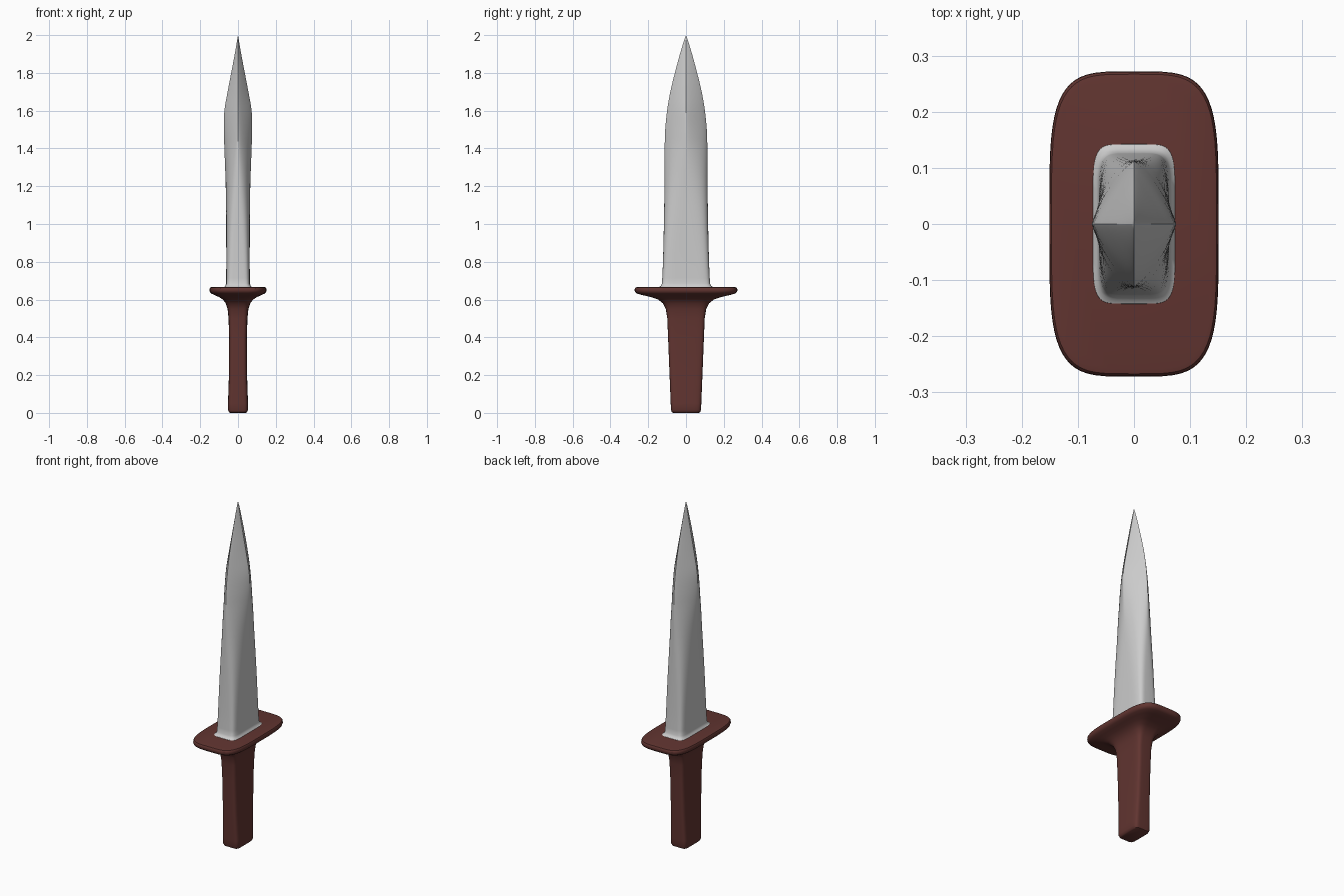
import bpy, bmesh
from math import cos, sin, pi, copysign

if "Cube" in bpy.data.objects:
    bpy.data.objects.remove(bpy.data.objects["Cube"])

SIDES = 64


def section(bm, z, a, b, n):
    """Superellipse ring: n near 1 is a diamond, large n is a rounded rectangle."""
    ring = []
    for i in range(SIDES):
        t = 2 * pi * i / SIDES
        c, s = round(cos(t), 9), round(sin(t), 9)
        x = a * copysign(abs(c) ** (2 / n), c)
        y = b * copysign(abs(s) ** (2 / n), s)
        ring.append(bm.verts.new((x, y, z)))
    return ring


def smooth_rows(rows, steps):
    """Catmull-Rom interpolation between the profile rows."""
    out = []
    for i in range(len(rows) - 1):
        p0, p1 = rows[max(i - 1, 0)], rows[i]
        p2, p3 = rows[i + 1], rows[min(i + 2, len(rows) - 1)]
        for k in range(steps):
            t = k / steps
            row = []
            for q0, q1, q2, q3, z0, z1, z2, z3 in zip(
                    p0, p1, p2, p3, *[[p[0]] * 4 for p in (p0, p1, p2, p3)]):
                m1 = (q2 - q0) / (z2 - z0) * (z2 - z1)
                m2 = (q3 - q1) / (z3 - z1) * (z2 - z1)
                row.append((2*t**3 - 3*t**2 + 1) * q1 + (t**3 - 2*t**2 + t) * m1
                           + (3*t**2 - 2*t**3) * q2 + (t**3 - t**2) * m2)
            out.append(row)
    return out + [rows[-1]]


def loft(name, rows, tip=None, color=None, angle=0.6):
    bm = bmesh.new()
    rings = [section(bm, *r) for r in rows]
    for r0, r1 in zip(rings, rings[1:]):
        for i in range(SIDES):
            j = (i + 1) % SIDES
            bm.faces.new((r0[i], r0[j], r1[j], r1[i]))
    bm.faces.new(rings[0][::-1])
    if tip:
        v = bm.verts.new((0, 0, tip))
        for i in range(SIDES):
            bm.faces.new((rings[-1][i], rings[-1][(i + 1) % SIDES], v))
    else:
        bm.faces.new(rings[-1])
    bmesh.ops.recalc_face_normals(bm, faces=bm.faces)
    mesh = bpy.data.meshes.new(name)
    bm.to_mesh(mesh)
    bm.free()
    obj = bpy.data.objects.new(name, mesh)
    bpy.context.collection.objects.link(obj)
    if color:
        mat = bpy.data.materials.new(name + "_colour")
        mat.diffuse_color = color
        mat.use_nodes = True
        mat.node_tree.nodes["Principled BSDF"].inputs["Base Color"].default_value = mat.diffuse_color
        mesh.materials.append(mat)
    bpy.ops.object.select_all(action='DESELECT')
    obj.select_set(True)
    bpy.context.view_layer.objects.active = obj
    bpy.ops.object.shade_smooth_by_angle(angle=angle)
    return obj


# Grip flaring into the guard: (z, half x, half y, squareness)
loft("grip_and_guard", [
    (0.00, 0.042, 0.068, 6), (0.004, 0.048, 0.075, 6), (0.015, 0.053, 0.079, 6),
    (0.05, 0.053, 0.081, 6), (0.20, 0.048, 0.087, 6), (0.40, 0.047, 0.095, 6),
    (0.50, 0.050, 0.099, 6), (0.55, 0.055, 0.107, 5.5), (0.58, 0.065, 0.122, 5),
    (0.60, 0.080, 0.147, 5), (0.613, 0.100, 0.185, 4.6), (0.623, 0.122, 0.228, 4.4),
    (0.631, 0.140, 0.258, 4.2), (0.638, 0.148, 0.268, 4.2), (0.648, 0.151, 0.272, 4.2),
    (0.659, 0.150, 0.271, 4.2), (0.664, 0.147, 0.267, 4.2), (0.666, 0.140, 0.258, 4.2),
], color=(0.12, 0.035, 0.03, 1))

# Blade: filleted rectangular root turning into a diamond section and a point
root = [(0.660, 0.075, 0.144, 6), (0.667, 0.073, 0.142, 6), (0.672, 0.067, 0.134, 6)]
body = [(0.685, 0.063, 0.127, 6), (0.80, 0.062, 0.122, 5), (1.00, 0.063, 0.117, 3.4),
        (1.20, 0.065, 0.114, 2.2), (1.40, 0.072, 0.113, 1.45), (1.50, 0.075, 0.110, 1.25),
        (1.60, 0.072, 0.100, 1.15), (1.70, 0.055, 0.083, 1.12), (1.80, 0.036, 0.059, 1.12),
        (1.90, 0.017, 0.032, 1.12), (1.97, 0.005, 0.011, 1.12)]
loft("blade", root + smooth_rows(body, 4), tip=2.0)
